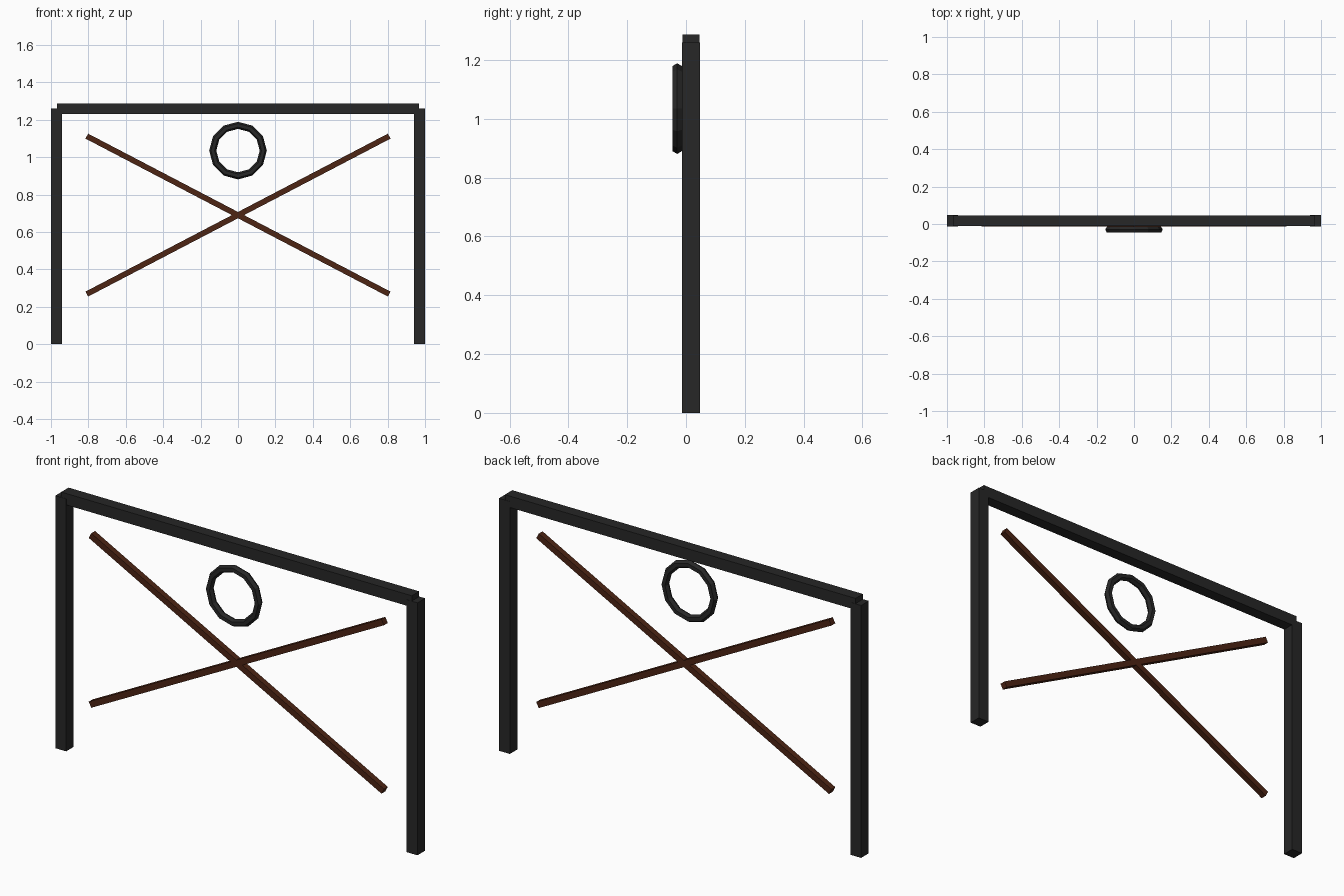
import bpy, math

if "Cube" in bpy.data.objects:
    bpy.data.objects.remove(bpy.data.objects["Cube"])


def material(name, rgb):
    m = bpy.data.materials.new(name)
    m.diffuse_color = (*rgb, 1)
    m.use_nodes = True
    m.node_tree.nodes["Principled BSDF"].inputs["Base Color"].default_value = m.diffuse_color
    return m


black = material("black iron", (0.02, 0.02, 0.02))
brown = material("dark brown wood", (0.075, 0.018, 0.007))


def box(name, loc, size, mat, tilt=0):
    bpy.ops.mesh.primitive_cube_add(size=1, location=loc, rotation=(0, tilt, 0))
    ob = bpy.context.object
    ob.name = name
    ob.scale = size
    ob.data.materials.append(mat)
    return ob


FRAME_Y = 0.017

# Upright posts
for side, x in (("left", -0.97), ("right", 0.97)):
    box(side + "_post", (x, FRAME_Y, 0.63), (0.06, 0.06, 1.26), black)

# Top rail, ending inside the posts and standing proud of them
box("top_rail", (0, FRAME_Y, 1.258), (1.936, 0.058, 0.057), black)

# Crossed diagonal braces
for side, s in (("rising", -1), ("falling", 1)):
    box(side + "_brace", (0, 0.002, 0.69), (1.824, 0.03, 0.03), brown,
        s * math.atan2(0.844, 1.616))

# Low-poly ring mounted in front
bpy.ops.mesh.primitive_torus_add(
    major_segments=12, minor_segments=6, major_radius=0.135, minor_radius=0.019,
    location=(0, -0.03, 1.035), rotation=(math.pi / 2, 0, 0))
ring = bpy.context.object
ring.name = "ring"
ring.data.materials.append(black)
